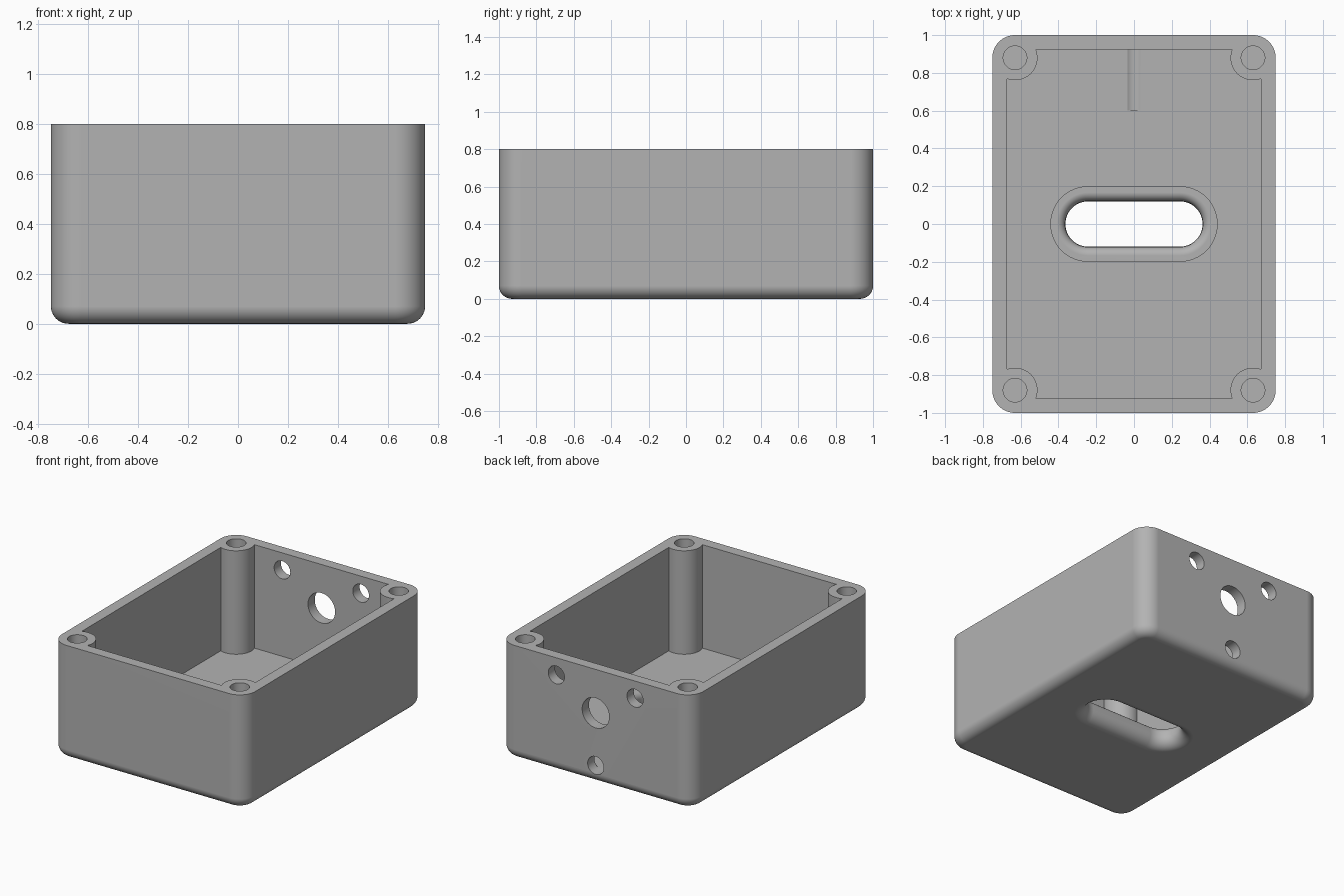
import bpy, bmesh, math

if "Cube" in bpy.data.objects:
    bpy.data.objects.remove(bpy.data.objects["Cube"])

grey = bpy.data.materials.new("plain_grey")
grey.diffuse_color = (0.45, 0.45, 0.45, 1)
grey.use_nodes = True
grey.node_tree.nodes["Principled BSDF"].inputs["Base Color"].default_value = grey.diffuse_color


def outline(hx, hy, r, n=16):
    """Points of a rounded rectangle, counter-clockwise."""
    pts = []
    for q, (sx, sy) in enumerate([(1, 1), (-1, 1), (-1, -1), (1, -1)]):
        for i in range(n + 1):
            a = math.pi / 2 * (q + i / n)
            pts.append((sx * (hx - r) + r * math.cos(a), sy * (hy - r) + r * math.sin(a)))
    return pts


def loft(name, sections):
    """Closed solid through rounded rectangles (hx, hy, radius, z)."""
    bm = bmesh.new()
    rings = [[bm.verts.new((x, y, z)) for x, y in outline(hx, hy, r)] for hx, hy, r, z in sections]
    n = len(rings[0])
    for a, b in zip(rings, rings[1:]):
        for i in range(n):
            j = (i + 1) % n
            bm.faces.new((a[i], a[j], b[j], b[i]))
    bm.faces.new(rings[0][::-1])
    bm.faces.new(rings[-1])
    bmesh.ops.remove_doubles(bm, verts=bm.verts, dist=1e-5)
    bmesh.ops.recalc_face_normals(bm, faces=bm.faces)
    me = bpy.data.meshes.new(name)
    bm.to_mesh(me)
    bm.free()
    me.materials.append(grey)
    ob = bpy.data.objects.new(name, me)
    bpy.context.collection.objects.link(ob)
    return ob


def cylinder(name, r, depth, loc, rot=(0, 0, 0)):
    bpy.ops.mesh.primitive_cylinder_add(vertices=64, radius=r, depth=depth, location=loc, rotation=rot)
    ob = bpy.context.object
    ob.name = name
    ob.data.materials.append(grey)
    return ob


def subtract(target, cutter):
    mod = target.modifiers.new("cut", "BOOLEAN")
    mod.operation, mod.solver, mod.object = "DIFFERENCE", "EXACT", cutter
    bpy.context.view_layer.objects.active = target
    bpy.ops.object.modifier_apply(modifier=mod.name)
    bpy.data.objects.remove(cutter, do_unlink=True)


def stadium(r, z):
    return (0.243 + r, r, r, z)


HX, HY, H, R, F = 0.75, 1.0, 0.8, 0.12, 0.07
FLOOR = 0.075
corners = [(x, y) for x in (-0.63, 0.63) for y in (-0.88, 0.88)]

# Outer shell block with rounded uprights and rounded bottom edge
sections = []
for i in range(11):
    a = math.pi / 2 * i / 10
    d = F * (1 - math.sin(a))
    sections.append((HX - d, HY - d, R - d, F * (1 - math.cos(a))))
box = loft("enclosure_box", sections + [(HX, HY, R, H)])

# Cavity, leaving the corner posts and the raised rim round the slot
bpy.ops.mesh.primitive_cube_add(size=1, location=(0, 0, (FLOOR + 1) / 2))
cavity = bpy.context.object
cavity.scale = (1.344, 1.85, 1 - FLOOR)
bpy.ops.object.transform_apply(location=True, rotation=True, scale=True)
for x, y in corners:
    subtract(cavity, cylinder("post", 0.119, 3, (x, y, 0)))
subtract(cavity, loft("slot_rim", [stadium(0.2, -0.1), stadium(0.2, 0.15)]))
subtract(box, cavity)

# Floor slot, flared below and rounded above
prof = [stadium(0.2, -0.05)]
for i in range(11):
    a = math.pi / 2 * i / 10
    prof.append(stadium(0.2 - 0.08 * math.sin(a), 0.08 * (1 - math.cos(a))))
for i in range(9):
    a = math.pi / 2 * i / 8
    prof.append(stadium(0.122 + 0.045 * (1 - math.cos(a)), 0.105 + 0.045 * math.sin(a)))
prof.append(stadium(0.167, 0.3))
subtract(box, loft("slot", prof))

# Blind screw holes in the posts
for x, y in corners:
    subtract(box, cylinder("screw_hole", 0.0625, 0.8, (x, y, 0.8)))

# Back wall holes; the lowest one grazes the floor as a groove
for x, z, r in [(0, 0.495, 0.105), (0.305, 0.68, 0.0625), (-0.305, 0.68, 0.0625), (0, 0.127, 0.0625)]:
    subtract(box, cylinder("back_hole", r, 0.6, (x, 0.9, z), (math.pi / 2, 0, 0)))

# Smooth shading with crisp edges
bpy.ops.object.select_all(action="DESELECT")
box.select_set(True)
bpy.context.view_layer.objects.active = box
bpy.ops.object.shade_smooth_by_angle(angle=math.radians(30))
weighted = box.modifiers.new("weighted_normals", "WEIGHTED_NORMAL")
weighted.keep_sharp = True
